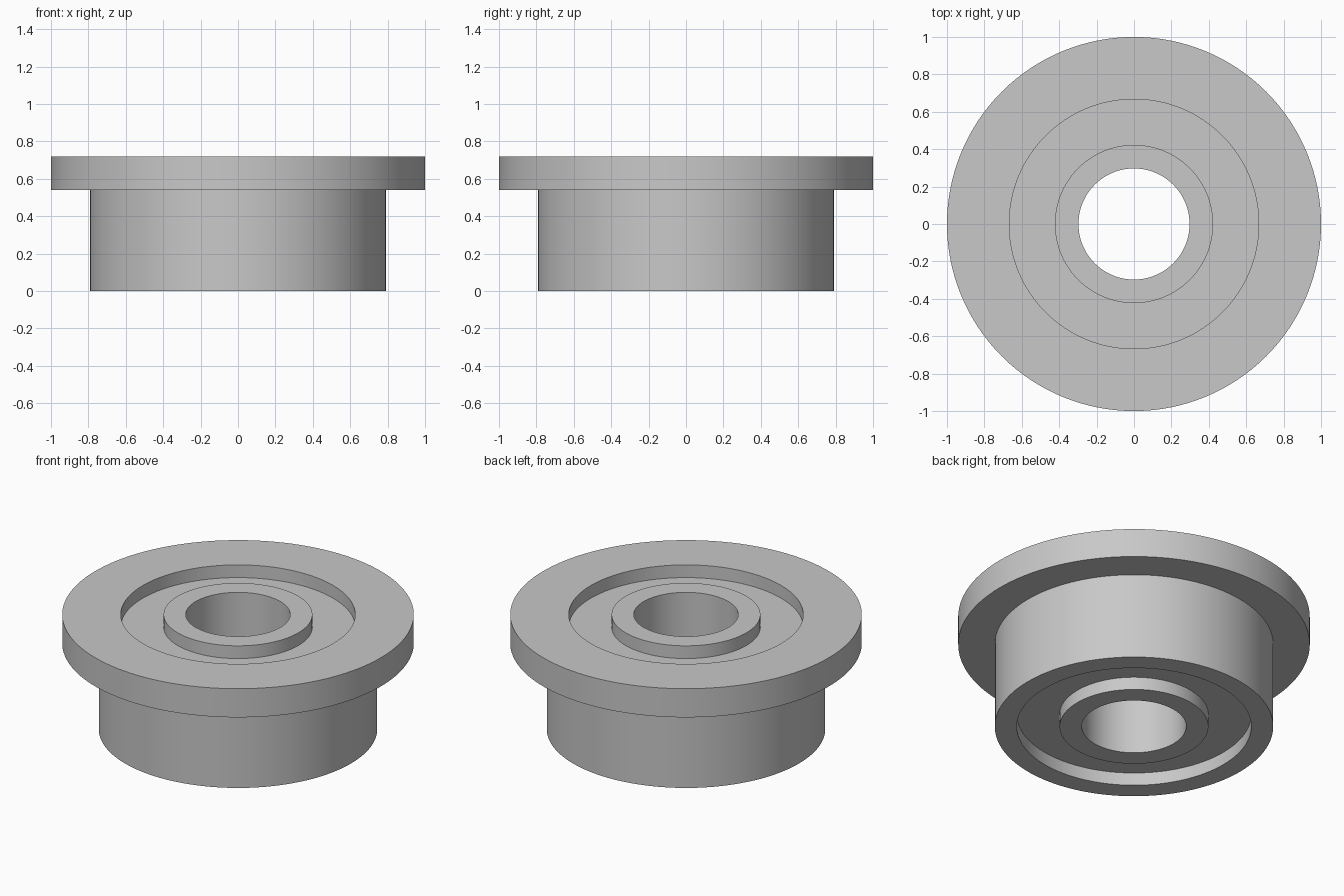
import bpy
import math

cube = bpy.data.objects.get("Cube")
if cube:
    bpy.data.objects.remove(cube, do_unlink=True)

SEGMENTS = 128
HEIGHT = 0.72
FLANGE_Z = 0.54
RECESS = 0.08
BORE_R, HUB_R, RACE_R, BODY_R, FLANGE_R = 0.297, 0.423, 0.667, 0.792, 1.0

steel = bpy.data.materials.new("light_grey_steel")
steel.use_nodes = True
colour = (0.58, 0.58, 0.58, 1)
steel.diffuse_color = colour
steel.node_tree.nodes["Principled BSDF"].inputs["Base Color"].default_value = colour


def lathe(name, profile):
    """Revolve a closed (radius, z) profile, counter-clockwise, about z."""
    n = len(profile)
    verts, faces = [], []
    for i in range(SEGMENTS):
        a = math.tau * i / SEGMENTS
        verts += [(r * math.cos(a), r * math.sin(a), z) for r, z in profile]
        j = (i + 1) % SEGMENTS
        for k in range(n):
            m = (k + 1) % n
            faces.append((i * n + k, j * n + k, j * n + m, i * n + m))
    mesh = bpy.data.meshes.new(name)
    mesh.from_pydata(verts, [], faces)
    mesh.materials.append(steel)
    obj = bpy.data.objects.new(name, mesh)
    bpy.context.collection.objects.link(obj)
    bpy.ops.object.select_all(action="DESELECT")
    obj.select_set(True)
    bpy.context.view_layer.objects.active = obj
    bpy.ops.object.shade_smooth_by_angle(angle=math.radians(30))
    return obj


# Outer ring with its flange at the top
lathe("flanged_outer_ring", [
    (RACE_R, 0), (BODY_R, 0), (BODY_R, FLANGE_Z), (FLANGE_R, FLANGE_Z),
    (FLANGE_R, HEIGHT), (RACE_R, HEIGHT)])

# Inner ring around the bore
lathe("inner_ring", [
    (BORE_R, 0), (HUB_R, 0), (HUB_R, HEIGHT), (BORE_R, HEIGHT)])

# Sunken shield filling the gap between the rings on both sides
lathe("shield", [
    (HUB_R, RECESS), (RACE_R, RECESS),
    (RACE_R, HEIGHT - RECESS), (HUB_R, HEIGHT - RECESS)])
